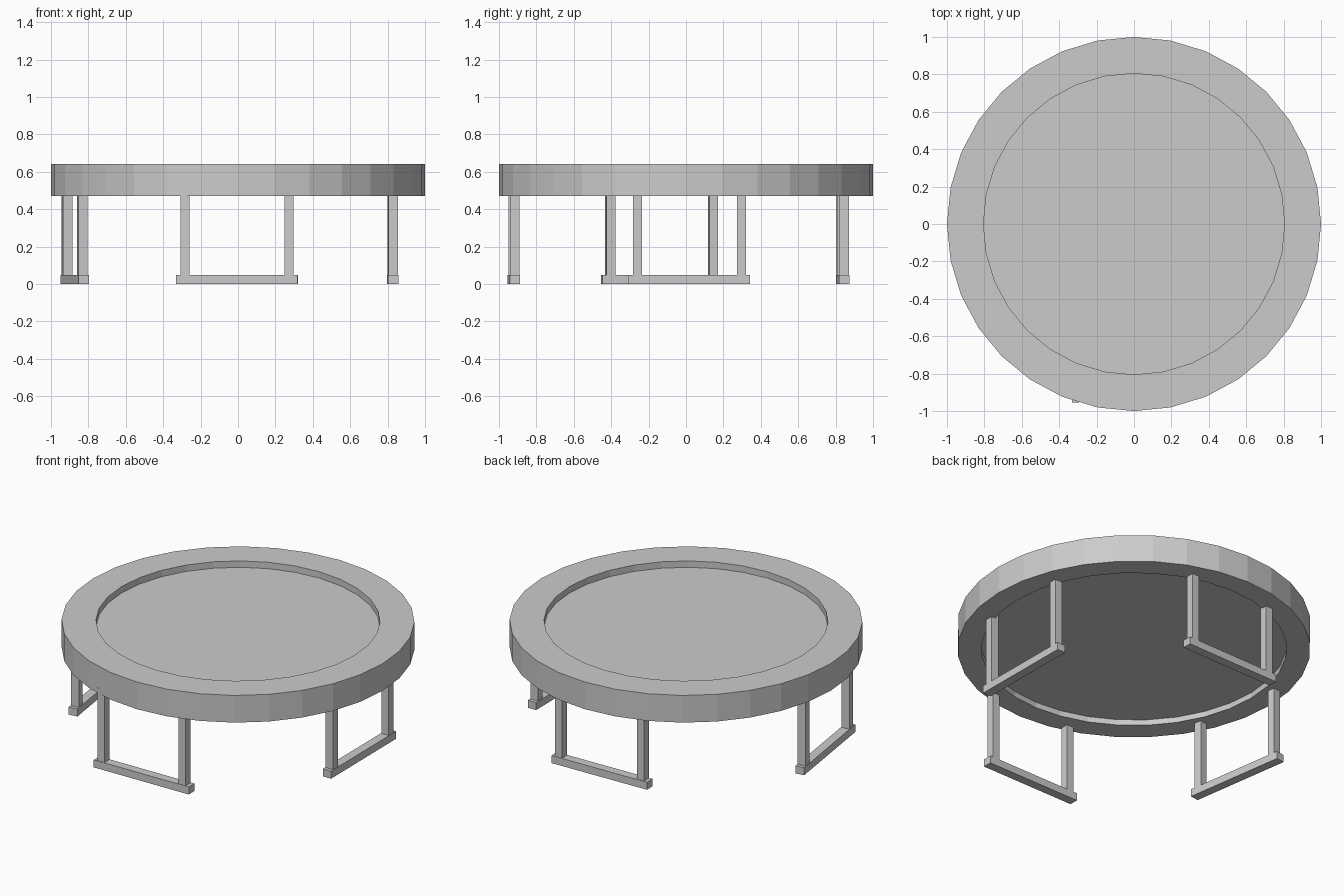
import bpy, bmesh
from math import cos, sin, pi, radians
from mathutils import Matrix, Vector

if "Cube" in bpy.data.objects:
    bpy.data.objects.remove(bpy.data.objects["Cube"])

SEG = 32


def finish(name, bm):
    bmesh.ops.recalc_face_normals(bm, faces=bm.faces)
    mesh = bpy.data.meshes.new(name)
    bm.to_mesh(mesh)
    bm.free()
    obj = bpy.data.objects.new(name, mesh)
    bpy.context.collection.objects.link(obj)
    return obj


def circle(bm, r, z):
    return [bm.verts.new((r * cos(2 * pi * i / SEG), r * sin(2 * pi * i / SEG), z))
            for i in range(SEG)]


def padded_rim(name, profile):
    """Lathe a profile around z; the first and last rings are capped by the mat."""
    bm = bmesh.new()
    rings = [circle(bm, r, z) for r, z in profile]
    for a, b in zip(rings, rings[1:]):
        for i in range(SEG):
            j = (i + 1) % SEG
            bm.faces.new((a[i], a[j], b[j], b[i]))
    bm.faces.new(rings[0])
    bm.faces.new(rings[-1])
    return finish(name, bm)


def add_box(bm, center, size):
    m = Matrix.Translation(Vector(center)) @ Matrix.Diagonal((*size, 1))
    bmesh.ops.create_cube(bm, size=1, matrix=m)


def leg_frame(name, x, y, angle):
    """U-shaped leg: two uprights on a foot bar, long axis along local x."""
    bm = bmesh.new()
    add_box(bm, (0, 0, 0.0265), (0.65, 0.056, 0.047))
    for s in (-1, 1):
        add_box(bm, (s * 0.278, 0, 0.275), (0.048, 0.05, 0.46))
    obj = finish(name, bm)
    obj.location = (x, y, -0.003)
    obj.rotation_euler = (0, 0, radians(angle))


# round padded rim with the recessed jumping mat
padded_rim("rim_and_mat", [(0.805, 0.60), (0.805, 0.64), (1, 0.64),
                           (1, 0.47), (0.865, 0.47), (0.865, 0.505)])

# four leg frames
leg_frame("front_leg", -0.006, -0.92, 1)
leg_frame("back_leg", -0.005, 0.838, 1.5)
leg_frame("right_leg", 0.828, 0.018, 90.5)
leg_frame("left_leg", -0.873, -0.13, 98.5)
